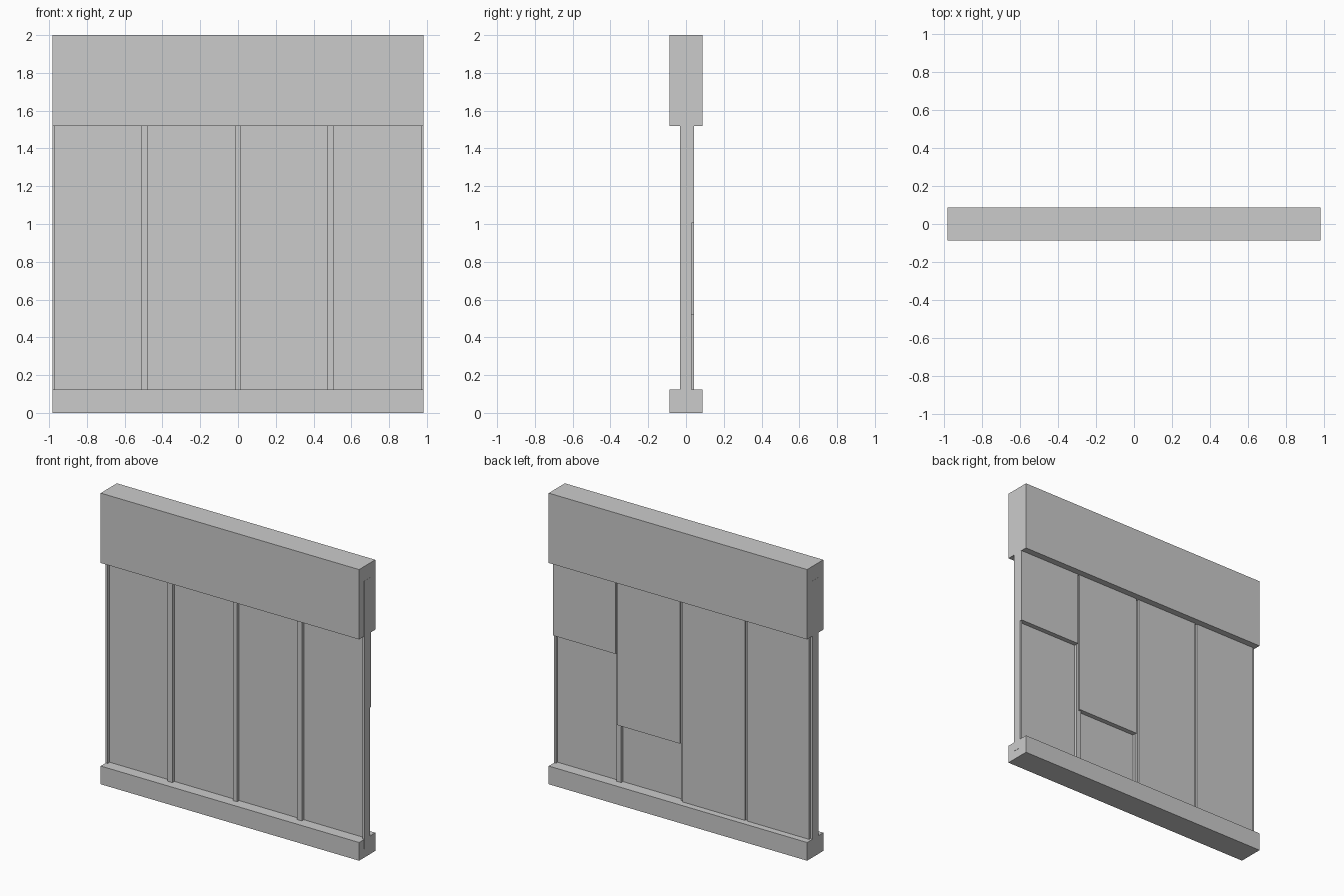
import bpy

if "Cube" in bpy.data.objects:
    bpy.data.objects.remove(bpy.data.objects["Cube"])


def box(name, x, y, z):
    """Axis-aligned box from three (low, high) ranges."""
    bpy.ops.mesh.primitive_cube_add(size=1, location=[(a + b) / 2 for a, b in (x, y, z)])
    ob = bpy.context.object
    ob.name = name
    ob.scale = [b - a for a, b in (x, y, z)]
    bpy.ops.object.transform_apply(location=False, rotation=False, scale=True)
    return ob


BOTTOM, TOP = 0.06, 1.9   # hidden ends let into the base and header

# Deep header beam and low base beam
box("header_beam", (-0.982, 0.982), (-0.088, 0.088), (1.52, 2.0))
box("base_beam", (-0.982, 0.982), (-0.088, 0.088), (0.0, 0.125))

# Thin wall sheet between the studs
box("wall_sheet", (-0.975, 0.975), (-0.01, 0.01), (BOTTOM, TOP))

# Upright studs showing on both faces
studs = [(-0.983, -0.968), (-0.514, -0.476), (-0.017, 0.016),
         (0.472, 0.507), (0.968, 0.983)]
for i, span in enumerate(studs):
    box(f"stud_{i + 1}", span, (-0.032, 0.029), (BOTTOM, TOP))

# Back boards of stepped length
boards = [((-0.966, -0.494), BOTTOM), ((-0.477, -0.004), BOTTOM),
          ((0.016, 0.493), 0.52), ((0.507, 0.981), 1.005)]
for i, (span, low) in enumerate(boards):
    box(f"back_board_{i + 1}", span, (0.005, 0.043), (low, TOP))
